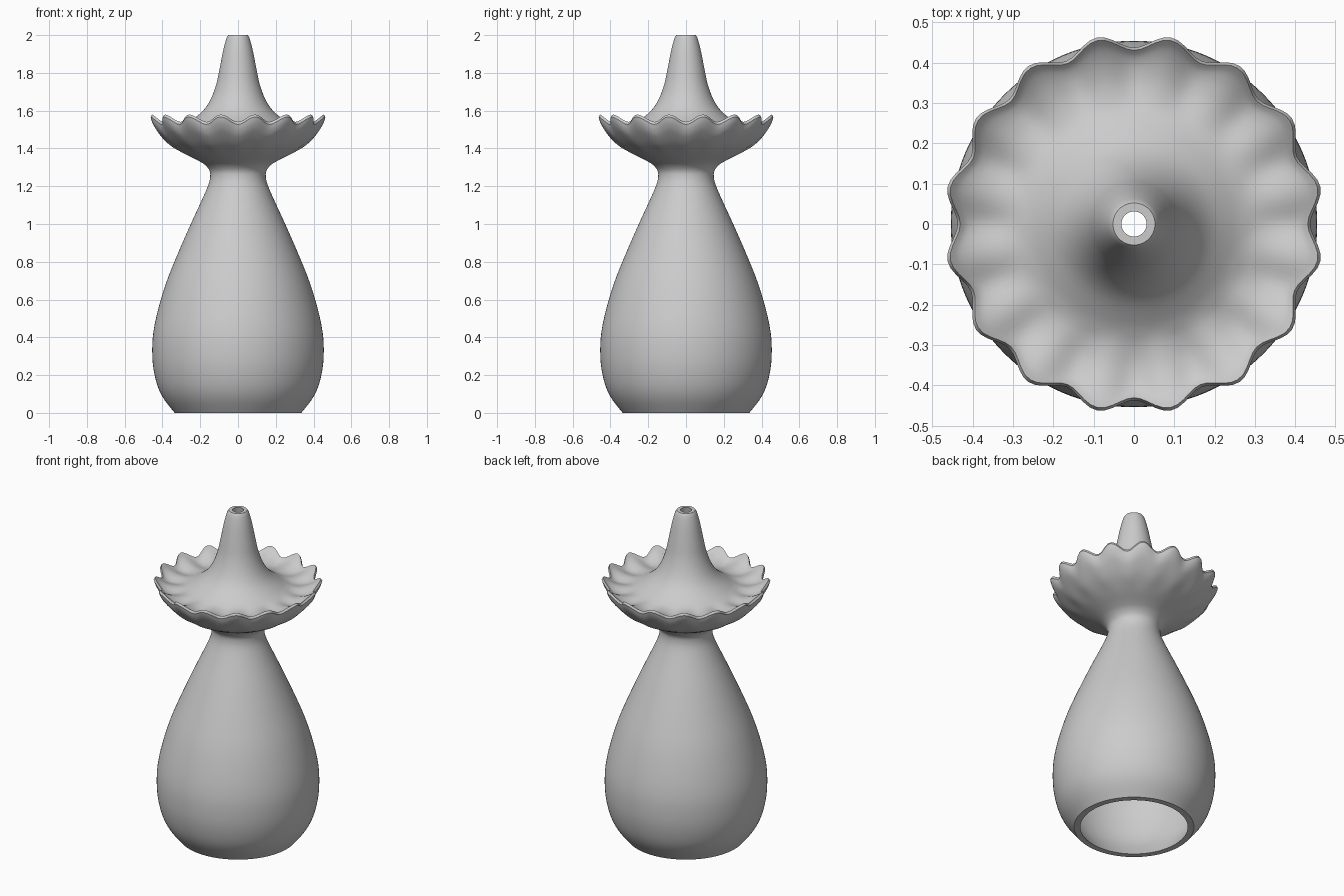
import bpy, bmesh, math

SEGMENTS = 160
LOBES = 16

cube = bpy.data.objects.get("Cube")
if cube:
    bpy.data.objects.remove(cube, do_unlink=True)

clay = bpy.data.materials.new("grey clay")
clay.use_nodes = True
colour = (0.6, 0.6, 0.6, 1)
clay.diffuse_color = colour
clay.node_tree.nodes["Principled BSDF"].inputs["Base Color"].default_value = colour


def smooth_path(points, steps=4):
    """Catmull-Rom curve through the (radius, height) points."""
    padded = [points[0]] + points + [points[-1]]
    path = []
    for a, b, c, d in zip(padded, padded[1:], padded[2:], padded[3:]):
        for i in range(steps):
            t = i / steps
            path.append(tuple(
                0.5 * (2 * q + (r - p) * t + (2 * p - 5 * q + 4 * r - s) * t * t
                       + (3 * q - p - 3 * r + s) * t ** 3)
                for p, q, r, s in zip(a, b, c, d)))
    return path + [points[-1]]


def lathe(name, path, ripple_at):
    """Closed surface of revolution; ripple_at gives each ring's frill strength."""
    bm = bmesh.new()
    rings = []
    for radius, height in path:
        strength = ripple_at(radius, height)
        ring = []
        for i in range(SEGMENTS):
            angle = math.tau * i / SEGMENTS
            wave = -math.cos(LOBES * angle) * strength
            r = radius + 0.017 * wave
            ring.append(bm.verts.new((r * math.cos(angle), r * math.sin(angle),
                                      height + 0.02 * wave)))
        rings.append(ring)
    for low, high in zip(rings, rings[1:] + rings[:1]):
        for i in range(SEGMENTS):
            j = (i + 1) % SEGMENTS
            bm.faces.new((low[i], low[j], high[j], high[i]))
    bmesh.ops.recalc_face_normals(bm, faces=bm.faces)
    mesh = bpy.data.meshes.new(name)
    bm.to_mesh(mesh)
    bm.free()
    mesh.materials.append(clay)
    obj = bpy.data.objects.new(name, mesh)
    bpy.context.collection.objects.link(obj)
    bpy.ops.object.select_all(action="DESELECT")
    obj.select_set(True)
    bpy.context.view_layer.objects.active = obj
    bpy.ops.object.shade_smooth_by_angle(angle=math.radians(40))
    return obj


def frill(radius, height):
    """Ripples grow from the middle of the dish to its rim."""
    if height < 1.33:
        return 0
    return min(1, max(0, (radius - 0.27) / 0.18)) ** 1.4


# Outside of the bulb, neck and underside of the dish
body = smooth_path([(0.335, 0), (0.39, 0.07), (0.425, 0.14), (0.447, 0.23),
                    (0.454, 0.32), (0.449, 0.42), (0.425, 0.54), (0.38, 0.69),
                    (0.32, 0.84), (0.25, 1.0), (0.19, 1.13), (0.156, 1.21),
                    (0.147, 1.255), (0.152, 1.285), (0.175, 1.313), (0.21, 1.335),
                    (0.285, 1.373), (0.36, 1.42), (0.417, 1.475), (0.443, 1.515),
                    (0.454, 1.547)])

# Upper face of the dish and the spout
spout = smooth_path([(0.447, 1.56), (0.427, 1.542), (0.395, 1.527), (0.355, 1.519),
                     (0.315, 1.521), (0.28, 1.531), (0.24, 1.554), (0.185, 1.6),
                     (0.145, 1.66), (0.115, 1.74), (0.096, 1.83), (0.078, 1.92),
                     (0.062, 1.98), (0.052, 2.0)])

# Hollow inside, open at both ends
hollow = smooth_path([(0.031, 2.0), (0.04, 1.95), (0.065, 1.83), (0.09, 1.68),
                      (0.115, 1.5), (0.115, 1.27), (0.16, 1.12), (0.24, 0.94),
                      (0.345, 0.69), (0.405, 0.47), (0.42, 0.32), (0.385, 0.14),
                      (0.3, 0)])

lathe("vase", body + spout + hollow, frill)
